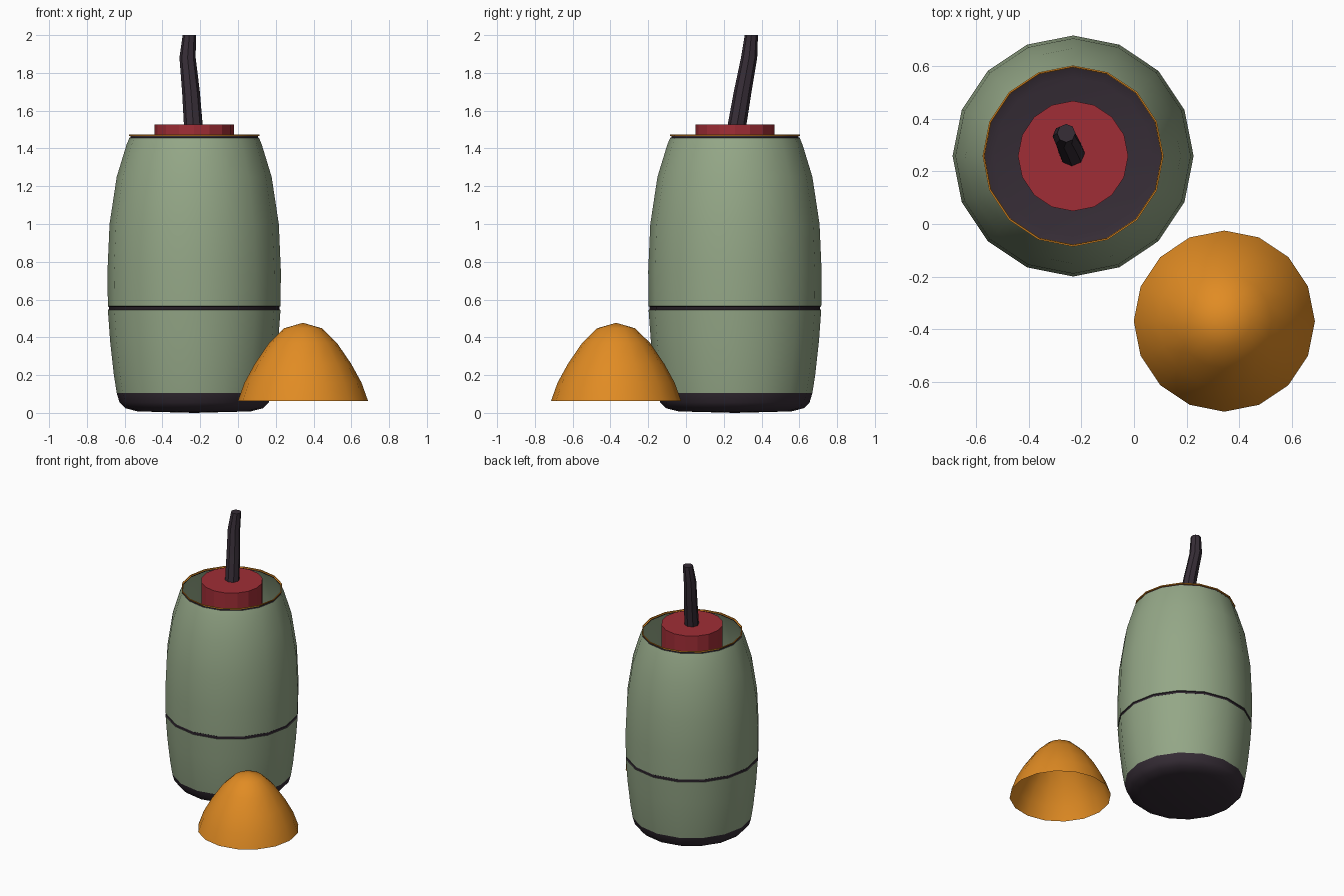
import bpy, bmesh, math
from mathutils import Vector

if "Cube" in bpy.data.objects:
    bpy.data.objects.remove(bpy.data.objects["Cube"])


def mat(name, rgb):
    m = bpy.data.materials.new(name)
    m.diffuse_color = (*rgb, 1)
    m.use_nodes = True
    m.node_tree.nodes["Principled BSDF"].inputs["Base Color"].default_value = m.diffuse_color
    return m


GREEN = mat("sage_green", (0.296, 0.386, 0.242))
DARK = mat("dark_plum", (0.037, 0.026, 0.037))
ORANGE = mat("orange", (0.75, 0.26, 0.017))
RED = mat("deep_red", (0.352, 0.027, 0.037))


def finish(name, bm, materials, smooth=True):
    bmesh.ops.recalc_face_normals(bm, faces=bm.faces)
    me = bpy.data.meshes.new(name)
    bm.to_mesh(me)
    bm.free()
    for m in materials:
        me.materials.append(m)
    ob = bpy.data.objects.new(name, me)
    bpy.context.collection.objects.link(ob)
    if smooth:
        bpy.ops.object.select_all(action='DESELECT')
        ob.select_set(True)
        bpy.context.view_layer.objects.active = ob
        bpy.ops.object.shade_smooth_by_angle(angle=math.radians(35))
    return ob


def skin(bm, rings):
    """Join successive rings of vertices; a ring of one vertex is a pole."""
    for a, b in zip(rings, rings[1:]):
        n = max(len(a), len(b))
        for i in range(n):
            j = (i + 1) % n
            loop = [a[i % len(a)], a[j % len(a)], b[j % len(b)], b[i % len(b)]]
            bm.faces.new(list(dict.fromkeys(loop)))


def ring(bm, centre, r, n=16):
    c = Vector(centre)
    if r == 0:
        return [bm.verts.new(c)]
    return [bm.verts.new(c + Vector((r * math.cos(t), r * math.sin(t), 0)))
            for t in (2 * math.pi * i / n for i in range(n))]


def lathe(name, cx, cy, profile, material, smooth=True):
    bm = bmesh.new()
    skin(bm, [ring(bm, (cx, cy, z), r) for r, z in profile])
    return finish(name, bm, [material], smooth)


BX, BY = -0.232, 0.259

# Rounded dark base
lathe("base", BX, BY, [(0, 0.0), (0.3, 0.008), (0.365, 0.025), (0.395, 0.055),
                       (0.41, 0.105)], DARK)
# Barrel shell in two sections with a dark seam between
lathe("lower_shell", BX, BY, [(0.41, 0.105), (0.425, 0.2), (0.445, 0.38),
                              (0.457, 0.545)], GREEN)
lathe("seam", BX, BY, [(0.457, 0.545), (0.451, 0.549), (0.451, 0.561),
                       (0.457, 0.565)], DARK)
lathe("upper_shell", BX, BY, [(0.457, 0.565), (0.459, 0.75), (0.448, 1.0),
                              (0.41, 1.25), (0.358, 1.42), (0.343, 1.456)], GREEN)
# Open rim
lathe("rim_gap", BX, BY, [(0.343, 1.456), (0.337, 1.459), (0.337, 1.465)], DARK)
lathe("rim", BX, BY, [(0.337, 1.465), (0.345, 1.467), (0.345, 1.474),
                      (0.339, 1.474)], ORANGE)

# Red charge standing inside the open barrel
lathe("charge", BX, BY, [(0, 0.1), (0.21, 0.1), (0.21, 1.527), (0, 1.527)],
      RED, smooth=False)

# Bent fuse
bm = bmesh.new()
path = [((-0.235, 0.266, 1.5), 0.05), ((-0.249, 0.300, 1.7), 0.047),
        ((-0.267, 0.334, 1.88), 0.043), ((-0.258, 0.346, 2.0), 0.035)]
rings = [ring(bm, c, r, 8) for c, r in path]
skin(bm, rings)
bm.faces.new(rings[0])
bm.faces.new(rings[-1])
finish("fuse", bm, [DARK])

# Hollow nose cap lying beside the barrel
lathe("nose_cap", 0.344, -0.37, [(0.345, 0.062), (0.31, 0.16), (0.255, 0.26),
                                 (0.18, 0.37), (0.1, 0.448), (0, 0.477)], ORANGE)
